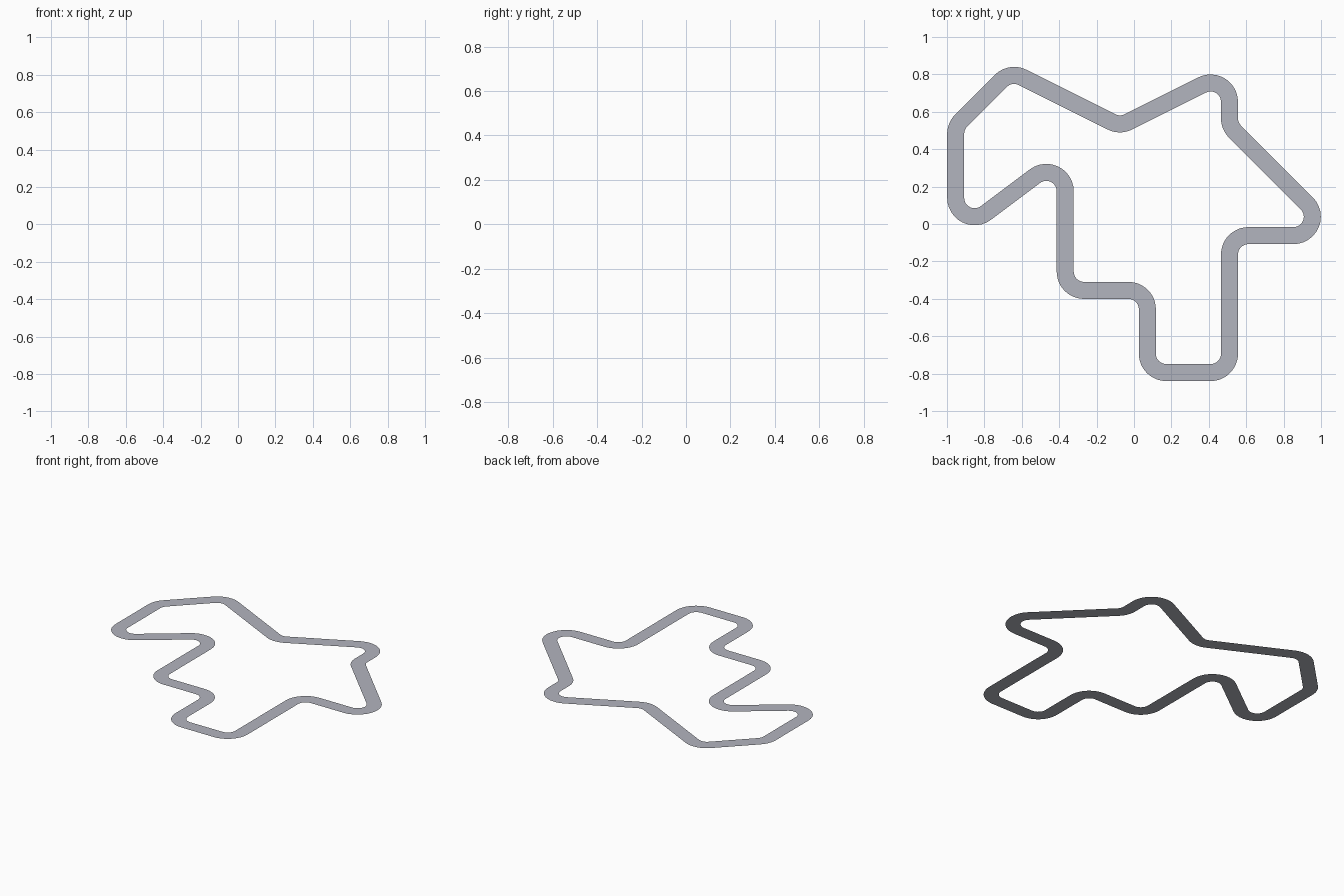
import bpy, bmesh, math
from mathutils import Vector

if "Cube" in bpy.data.objects:
    bpy.data.objects.remove(bpy.data.objects["Cube"])

U = 0.1464        # layout grid step
R = 0.101         # corner radius of the centre line
H = 0.0455        # half width of the ribbon
SEG = 12          # steps per corner

# corners of the circuit on the layout grid, counter-clockwise
CORNERS = [(7, 0), (10, 0), (10, 5), (14, 5), (10, 9), (10, 11), (6, 9),
           (2, 11), (0, 9), (0, 5), (4, 8), (4, 3), (7, 3)]
pts = [Vector((x * U, y * U)) for x, y in CORNERS]


def corner_sections(prev, p, nxt):
    """Inner/outer edge points around one rounded corner."""
    a, b = (p - prev).normalized(), (nxt - p).normalized()
    turn = math.atan2(a.x * b.y - a.y * b.x, a.dot(b))
    side = 1 if turn > 0 else -1
    start = p - a * R * math.tan(abs(turn) / 2)
    centre = start + Vector((-a.y, a.x)) * side * R
    spoke = (start - centre) / R
    base = math.atan2(spoke.y, spoke.x)
    out = []
    for i in range(SEG + 1):
        t = base + turn * i / SEG
        d = Vector((math.cos(t), math.sin(t)))
        left, right = R - side * H, R + side * H
        if side > 0:
            left, right = R - H, R + H
        else:
            left, right = R + H, R - H
        out.append((centre + d * left, centre + d * right))
    return out


sections = []
for i, p in enumerate(pts):
    sections += corner_sections(pts[i - 1], p, pts[(i + 1) % len(pts)])

# centre on the origin
xs = [v.x for s in sections for v in s]
ys = [v.y for s in sections for v in s]
mid = Vector(((min(xs) + max(xs)) / 2, (min(ys) + max(ys)) / 2))

# flat road ribbon, facing up
bm = bmesh.new()
rows = [[bm.verts.new(((v - mid).x, (v - mid).y, 0)) for v in s] for s in sections]
for i, (l0, r0) in enumerate(rows):
    l1, r1 = rows[(i + 1) % len(rows)]
    bm.faces.new((l0, r0, r1, l1))
mesh = bpy.data.meshes.new("track_ribbon")
bm.to_mesh(mesh)
bm.free()

mat = bpy.data.materials.new("light grey")
mat.diffuse_color = (0.45, 0.46, 0.52, 1)
mat.use_nodes = True
mat.node_tree.nodes["Principled BSDF"].inputs["Base Color"].default_value = mat.diffuse_color
mesh.materials.append(mat)
track = bpy.data.objects.new("track_ribbon", mesh)
bpy.context.collection.objects.link(track)
